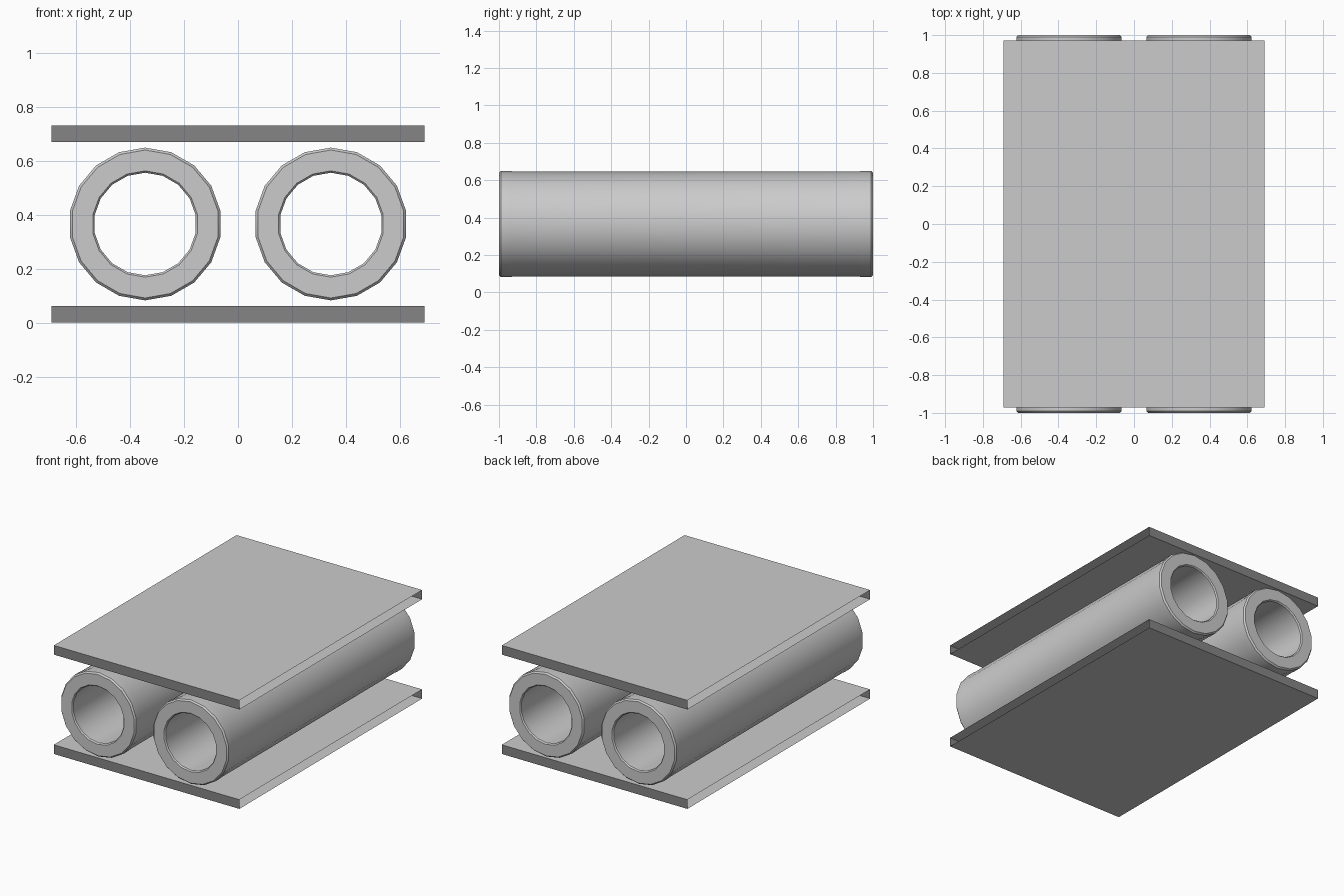
import bpy, bmesh, math
from mathutils import Matrix, Vector

cube = bpy.data.objects.get("Cube")
if cube:
    bpy.data.objects.remove(cube, do_unlink=True)


def make_material(name, value):
    mat = bpy.data.materials.new(name)
    mat.use_nodes = True
    colour = (value, value, value, 1)
    mat.diffuse_color = colour
    mat.node_tree.nodes["Principled BSDF"].inputs["Base Color"].default_value = colour
    return mat


light_grey = make_material("light grey", 0.6)
dark_grey = make_material("dark grey", 0.235)

HEIGHT, THICKNESS, SIDES = 0.731, 0.062, 18


def add_object(name, bm, materials):
    mesh = bpy.data.meshes.new(name)
    bm.to_mesh(mesh)
    bm.free()
    for mat in materials:
        mesh.materials.append(mat)
    obj = bpy.data.objects.new(name, mesh)
    bpy.context.collection.objects.link(obj)
    return obj


# Flat hollow plate with dark end strips, open along both long sides
def plate(name, z):
    bm = bmesh.new()
    bmesh.ops.create_cube(bm, size=1, matrix=Matrix.Translation((0, 0, z))
                          @ Matrix.Diagonal((1.382, 1.944, THICKNESS, 1)))
    bm.normal_update()
    open_sides = [f for f in bm.faces if abs(f.normal.x) > 0.5]
    bmesh.ops.delete(bm, geom=open_sides, context='FACES_ONLY')
    for f in bm.faces:
        f.material_index = int(abs(f.normal.y) > 0.5)
    add_object(name, bm, (light_grey, dark_grey))


# Thick pipe with bevelled rims and slight collars: (radius, y), mirrored in y
half = [(0.190, -0.992), (0.197, -1), (0.274, -1),
        (0.283, -0.99), (0.283, -0.94), (0.281, -0.92)]
profile = half + [(r, -y) for r, y in reversed(half)]


def pipe(name, x):
    bm = bmesh.new()
    centre = Vector((x, 0, HEIGHT / 2))
    rings = []
    for r, y in profile:
        rings.append([bm.verts.new(centre + Vector((r * math.sin(a), y, r * math.cos(a))))
                      for a in (math.tau * i / SIDES for i in range(SIDES))])
    for a, b in zip(rings, rings[1:] + rings[:1]):
        for i in range(SIDES):
            j = (i + 1) % SIDES
            bm.faces.new((a[i], a[j], b[j], b[i]))
    bmesh.ops.recalc_face_normals(bm, faces=bm.faces)
    obj = add_object(name, bm, (light_grey,))
    bpy.ops.object.select_all(action='DESELECT')
    obj.select_set(True)
    bpy.context.view_layer.objects.active = obj
    bpy.ops.object.shade_smooth_by_angle(angle=math.radians(30))


plate("bottom_plate", THICKNESS / 2)
plate("top_plate", HEIGHT - THICKNESS / 2)
pipe("left_pipe", 0.344)
pipe("right_pipe", -0.344)
